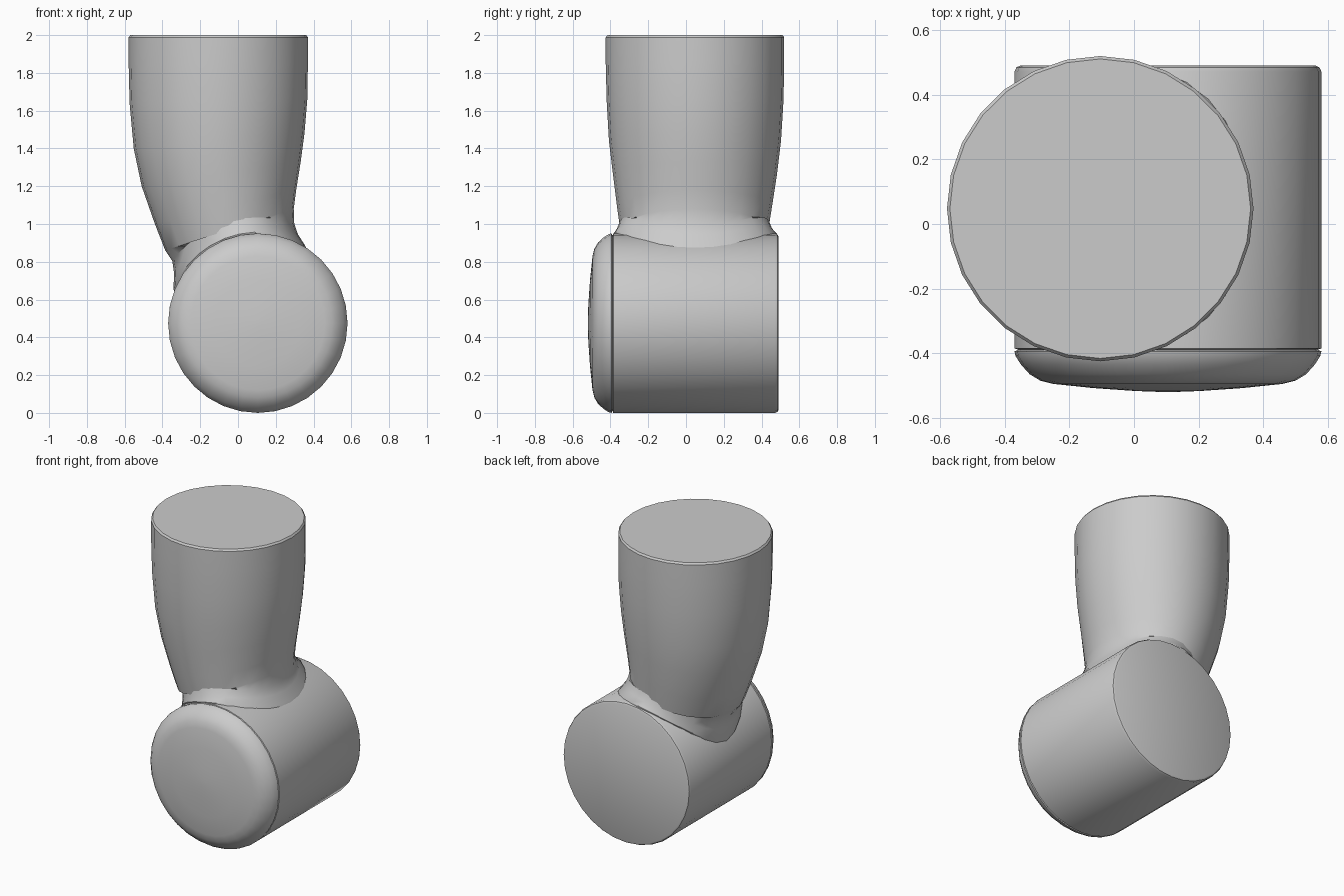
import bpy, bmesh, math

if "Cube" in bpy.data.objects:
    bpy.data.objects.remove(bpy.data.objects["Cube"])

grey = bpy.data.materials.new("light grey")
grey.diffuse_color = (0.6, 0.6, 0.6, 1)
grey.use_nodes = True
grey.node_tree.nodes["Principled BSDF"].inputs["Base Color"].default_value = grey.diffuse_color

CX, CZ, R = 0.105, 0.475, 0.475   # axis and radius of the horizontal barrel
TAU = 2 * math.pi


def loft(name, rings):
    """Skin a list of equal-length rings and close both ends."""
    bm = bmesh.new()
    rows = [[bm.verts.new(p) for p in ring] for ring in rings]
    n = len(rows[0])
    for a, b in zip(rows, rows[1:]):
        for i in range(n):
            j = (i + 1) % n
            bm.faces.new((a[i], a[j], b[j], b[i]))
    bm.faces.new(rows[0])
    bm.faces.new(rows[-1])
    bmesh.ops.recalc_face_normals(bm, faces=bm.faces)
    me = bpy.data.meshes.new(name)
    bm.to_mesh(me)
    bm.free()
    me.materials.append(grey)
    ob = bpy.data.objects.new(name, me)
    bpy.context.collection.objects.link(ob)
    bpy.ops.object.select_all(action='DESELECT')
    ob.select_set(True)
    bpy.context.view_layer.objects.active = ob
    bpy.ops.object.shade_smooth_by_angle(angle=math.radians(35))
    return ob


def barrel_ring(y, r, n=32):
    return [(CX + r * math.cos(TAU * i / n), y, CZ + r * math.sin(TAU * i / n))
            for i in range(n)]


def neck_ring(x0, x1, y0, y1, height, n=28):
    """Oval ring spanning x0..x1, y0..y1; height gives z from x."""
    pts = []
    for i in range(n):
        a = TAU * i / n
        x = (x0 + x1) / 2 + (x1 - x0) / 2 * math.cos(a)
        y = (y0 + y1) / 2 + (y1 - y0) / 2 * math.sin(a)
        pts.append((x, y, height(x)))
    return pts


def saddle(x0, x1, y0, y1, r):
    """Ring wrapped over the barrel at distance r from its axis."""
    return neck_ring(x0, x1, y0, y1,
                     lambda x: CZ + math.sqrt(max(r * r - (x - CX) ** 2, 0)))


def tilted(x0, x1, y0, y1, z0, z1):
    """Ring on a plane rising from z0 on the left to z1 on the right."""
    return neck_ring(x0, x1, y0, y1,
                     lambda x: z0 + (z1 - z0) * (x - x0) / (x1 - x0))


# horizontal barrel with a softened back edge
loft("barrel", [barrel_ring(y, r) for y, r in [
    (-0.39, 0.462), (-0.385, R), (0.472, R), (0.485, 0.469), (0.49, 0.458)]])

# domed cap on the front of the barrel
loft("front_cap", [barrel_ring(y, r) for y, r in [
    (-0.388, 0.46), (-0.394, R), (-0.408, 0.472), (-0.435, 0.455),
    (-0.465, 0.428), (-0.485, 0.395), (-0.495, 0.355), (-0.508, 0.23),
    (-0.517, 0.10), (-0.52, 0.02)]])

# upright arm flowing out of the barrel
loft("upright_arm", [
    saddle(-0.33, 0.37, -0.38, 0.48, 0.46),
    saddle(-0.342, 0.355, -0.385, 0.482, 0.482),
    saddle(-0.338, 0.318, -0.365, 0.455, 0.515),
    saddle(-0.348, 0.298, -0.348, 0.438, 0.56),
    tilted(-0.385, 0.295, -0.348, 0.436, 0.86, 1.08),
    tilted(-0.44, 0.308, -0.365, 0.455, 1.00, 1.18),
    tilted(-0.51, 0.332, -0.387, 0.482, 1.20, 1.33),
    tilted(-0.552, 0.352, -0.408, 0.503, 1.40, 1.48),
    tilted(-0.574, 0.367, -0.42, 0.516, 1.64, 1.66),
    tilted(-0.579, 0.37, -0.425, 0.52, 1.85, 1.85),
    tilted(-0.579, 0.37, -0.425, 0.52, 1.988, 1.988),
    tilted(-0.570, 0.361, -0.416, 0.511, 2.0, 2.0)])
